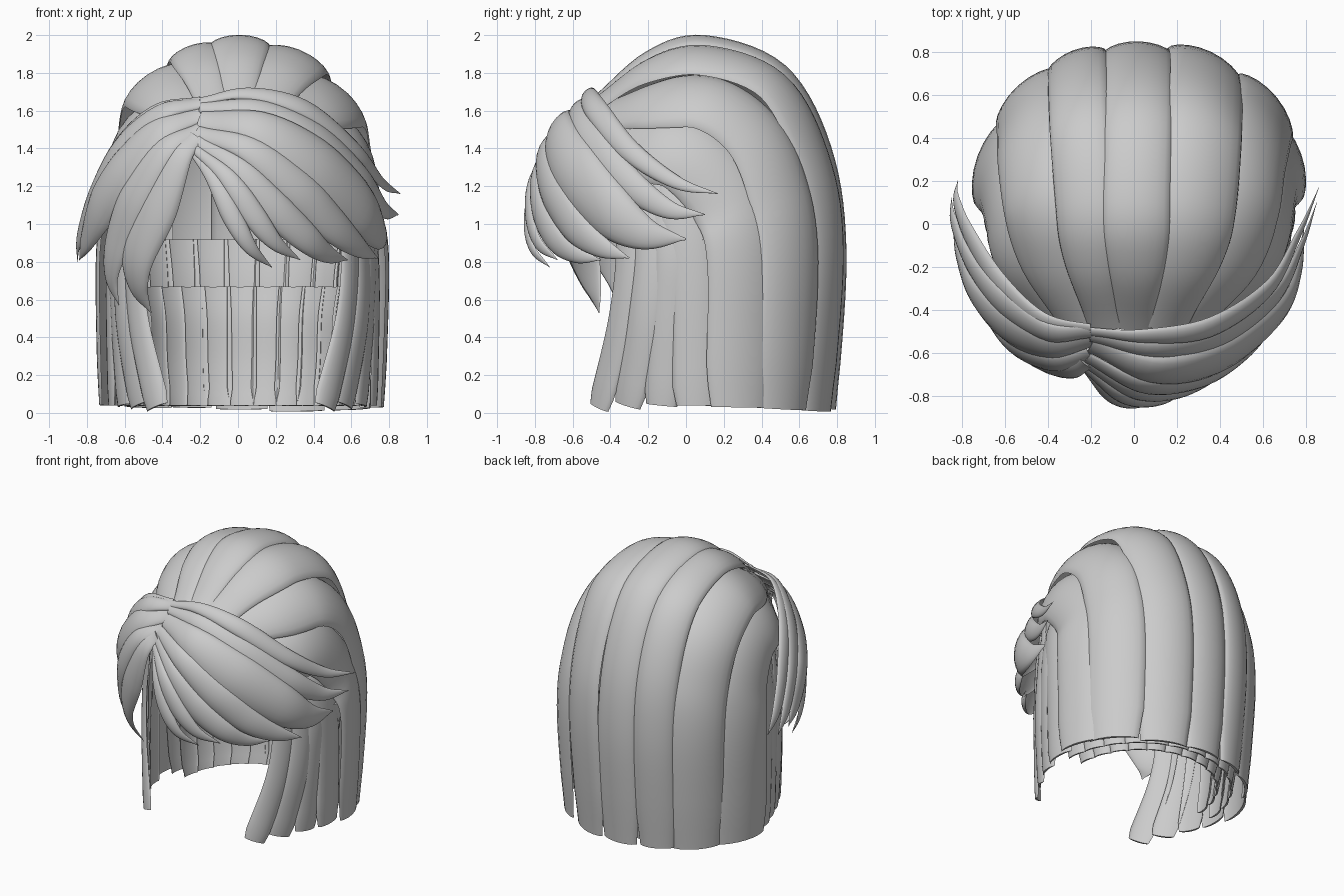
import bpy, bmesh, math
from mathutils import Vector as V

hair = bpy.data.materials.new("light grey hair")
hair.diffuse_color = (0.6, 0.6, 0.6, 1)
SEG, RING = 7, 20


def spline(pts):
    """Catmull-Rom curve through the control points."""
    p = [V(q) for q in pts]
    p = [2 * p[0] - p[1]] + p + [2 * p[-1] - p[-2]]
    out = []
    for i in range(1, len(p) - 2):
        a, b, c, d = p[i - 1:i + 3]
        for k in range(SEG):
            t = k / SEG
            out.append(0.5 * (2 * b + (c - a) * t + (2 * a - 5 * b + 4 * c - d) * t * t
                              + (3 * b - a - 3 * c + d) * t ** 3))
    return out + [p[-2]]


def ease(t):
    t = max(0, min(1, t))
    return t * t * (3 - 2 * t)


def blunt(s):       # narrower root, full width, slightly rounded square end
    return (0.62 + 0.38 * ease(s / 0.28)) * (1 - 0.15 * ease((s - 0.95) / 0.05))


def pointed(s):     # narrow root, full middle, sharp tip
    if s < 0.45:
        return 0.4 + 0.6 * ease(s / 0.45)
    return max(0.03, 1 - ((s - 0.45) / 0.55) ** 1.7)


def strand(name, pts, width, thick, profile):
    """Sweep a cupped crescent section along the path, facing away from the head."""
    path = spline(pts)
    n = len(path)
    bm = bmesh.new()
    rings = []
    for i, p in enumerate(path):
        tan = (path[min(i + 1, n - 1)] - path[max(i - 1, 0)]).normalized()
        out = p - V((0, 0.05, min(p.z, 1.1)))
        side = tan.cross(out).normalized()
        nrm = side.cross(tan)
        f = profile(i / (n - 1))
        ring = []
        for k in range(RING):
            a = 2 * math.pi * k / RING
            u = math.cos(a) * width * f / 2
            v = abs(math.sin(a)) * thick * f * (1 if math.sin(a) > 0 else 0.45)
            ring.append(bm.verts.new(p + side * u + nrm * (v - u * u / 1.4)))
        rings.append(ring)
    for r, q in zip(rings, rings[1:]):
        for k in range(RING):
            j = (k + 1) % RING
            bm.faces.new((r[k], r[j], q[j], q[k]))
    bm.faces.new(rings[0])
    bm.faces.new(rings[-1])
    bmesh.ops.recalc_face_normals(bm, faces=bm.faces)
    me = bpy.data.meshes.new(name)
    bm.to_mesh(me)
    bm.free()
    for f in me.polygons:
        f.use_smooth = True
    me.set_sharp_from_angle(angle=math.radians(60))
    me.materials.append(hair)
    ob = bpy.data.objects.new(name, me)
    bpy.context.collection.objects.link(ob)


# long outer locks: hairline, over the crown, down the back
strand("crown_lock_centre", [(0, -.48, 1.65), (.01, -.2, 1.88), (.01, .1, 1.96), (.02, .5, 1.81),
       (.02, .73, 1.4), (.02, .81, .85), (.02, .76, .02)], .32, .04, blunt)
strand("crown_lock_left", [(-.13, -.48, 1.64), (-.2, -.2, 1.84), (-.23, .1, 1.91), (-.26, .48, 1.77),
       (-.27, .7, 1.38), (-.27, .77, .85), (-.26, .71, .03)], .29, .04, blunt)
strand("crown_lock_right", [(.14, -.48, 1.63), (.25, -.2, 1.82), (.31, .1, 1.88), (.34, .47, 1.74),
       (.35, .68, 1.35), (.34, .76, .85), (.32, .7, .01)], .38, .045, blunt)
strand("upper_side_lock_left", [(-.24, -.48, 1.58), (-.39, -.2, 1.7), (-.46, .1, 1.75), (-.5, .38, 1.58),
       (-.51, .54, 1.28), (-.51, .61, .85), (-.49, .56, .03)], .4, .045, blunt)
strand("upper_side_lock_right", [(.24, -.47, 1.56), (.46, -.2, 1.64), (.55, .1, 1.66), (.59, .35, 1.5),
       (.62, .49, 1.22), (.63, .56, .8), (.61, .51, .02)], .4, .045, blunt)
strand("lower_side_lock_left", [(-.34, -.45, 1.48), (-.53, -.2, 1.51), (-.61, .05, 1.45), (-.66, .23, 1.18),
       (-.69, .3, .8), (-.68, .29, .04)], .44, .04, blunt)
strand("lower_side_lock_right", [(.36, -.45, 1.42), (.58, -.22, 1.41), (.67, 0, 1.36), (.71, .22, 1.12),
       (.74, .31, .8), (.72, .3, .03)], .4, .04, blunt)

# straight locks in front of the ears, on both sides
fronts = [([(.6, -.1, 1.3), (.69, -.02, 1.05), (.72, .05, .7), (.71, .06, .04)], .26),
          ([(.58, -.2, 1.28), (.69, -.08, .9), (.69, -.09, .55), (.65, -.13, .04)], .2),
          ([(.56, -.28, 1.25), (.65, -.19, .9), (.65, -.22, .5), (.56, -.31, .04)], .19),
          ([(.52, -.36, 1.22), (.59, -.3, .9), (.57, -.34, .5), (.46, -.46, .03)], .17)]
for i, (pts, w) in enumerate(fronts):
    strand(f"front_side_lock_right_{i}", pts, w, .03, blunt)
    strand(f"front_side_lock_left_{i}", [(-.93 * x, y, z) for x, y, z in pts], w, .03, blunt)

# inner under-layers hanging behind the neck
for layer, (rx, ry, top, count) in enumerate([(.65, .64, .92, 13), (.54, .55, .67, 13)]):
    for i in range(count):
        a = math.pi * (i + .5) / count
        c, s = math.cos(a), math.sin(a)
        pts = [(.02 + rx * c * k, .08 + ry * s * k, z) for k, z in
               ((1.07, top), (1.02, top * .75), (1, top * .4), (.95, .04))]
        strand(f"under_lock_{layer}_{i}", pts, math.pi * rx / count * 1.2, .03,
               lambda t: 1 - .2 * ease((t - .85) / .15))

# fringe swept to the right from the parting
right = [([(-.2, -.5, 1.65), (.05, -.52, 1.69), (.35, -.48, 1.61), (.62, -.3, 1.39), (.76, -.05, 1.22),
           (.86, .17, 1.16)], .13),
         ([(-.2, -.52, 1.62), (.1, -.58, 1.61), (.4, -.52, 1.47), (.65, -.33, 1.24), (.77, -.1, 1.08),
           (.85, .1, 1.05)], .19),
         ([(-.2, -.56, 1.55), (.1, -.68, 1.51), (.4, -.62, 1.32), (.65, -.42, 1.08), (.75, -.22, .95),
           (.79, 0, .92)], .33),
         ([(-.22, -.62, 1.48), (.05, -.75, 1.4), (.3, -.72, 1.2), (.5, -.6, 1.0), (.64, -.45, .88),
           (.74, -.3, .82)], .22),
         ([(-.22, -.65, 1.44), (0, -.78, 1.3), (.18, -.78, 1.1), (.36, -.7, .93), (.48, -.58, .84),
           (.58, -.45, .81)], .18),
         ([(-.23, -.67, 1.4), (-.06, -.8, 1.25), (.08, -.82, 1.05), (.2, -.78, .9), (.33, -.68, .81)], .13),
         ([(-.23, -.67, 1.37), (-.12, -.79, 1.22), (-.02, -.83, 1.02), (.07, -.81, .87), (.18, -.72, .77)], .11)]
# fringe swept to the left
left = [([(-.2, -.49, 1.65), (-.42, -.45, 1.6), (-.61, -.29, 1.42), (-.75, -.07, 1.17), (-.82, .1, .96),
          (-.82, .2, .82)], .17),
        ([(-.2, -.5, 1.64), (-.4, -.5, 1.59), (-.6, -.37, 1.41), (-.74, -.2, 1.17), (-.83, 0, .94),
          (-.85, .12, .8)], .2),
        ([(-.2, -.53, 1.58), (-.4, -.56, 1.5), (-.58, -.48, 1.3), (-.72, -.33, 1.1), (-.8, -.15, .92),
          (-.84, -.02, .81)], .3),
        ([(-.2, -.6, 1.5), (-.38, -.64, 1.4), (-.54, -.57, 1.15), (-.64, -.45, .9), (-.67, -.38, .72),
          (-.63, -.36, .57)], .22),
        ([(-.22, -.64, 1.46), (-.32, -.67, 1.35), (-.43, -.63, 1.1), (-.53, -.55, .85), (-.53, -.5, .67),
          (-.46, -.46, .53)], .26)]
for side, group in (("right", right), ("left", left)):
    for i, (pts, w) in enumerate(group):
        strand(f"fringe_{side}_{i}", pts, w, .015 + .13 * w, pointed)
